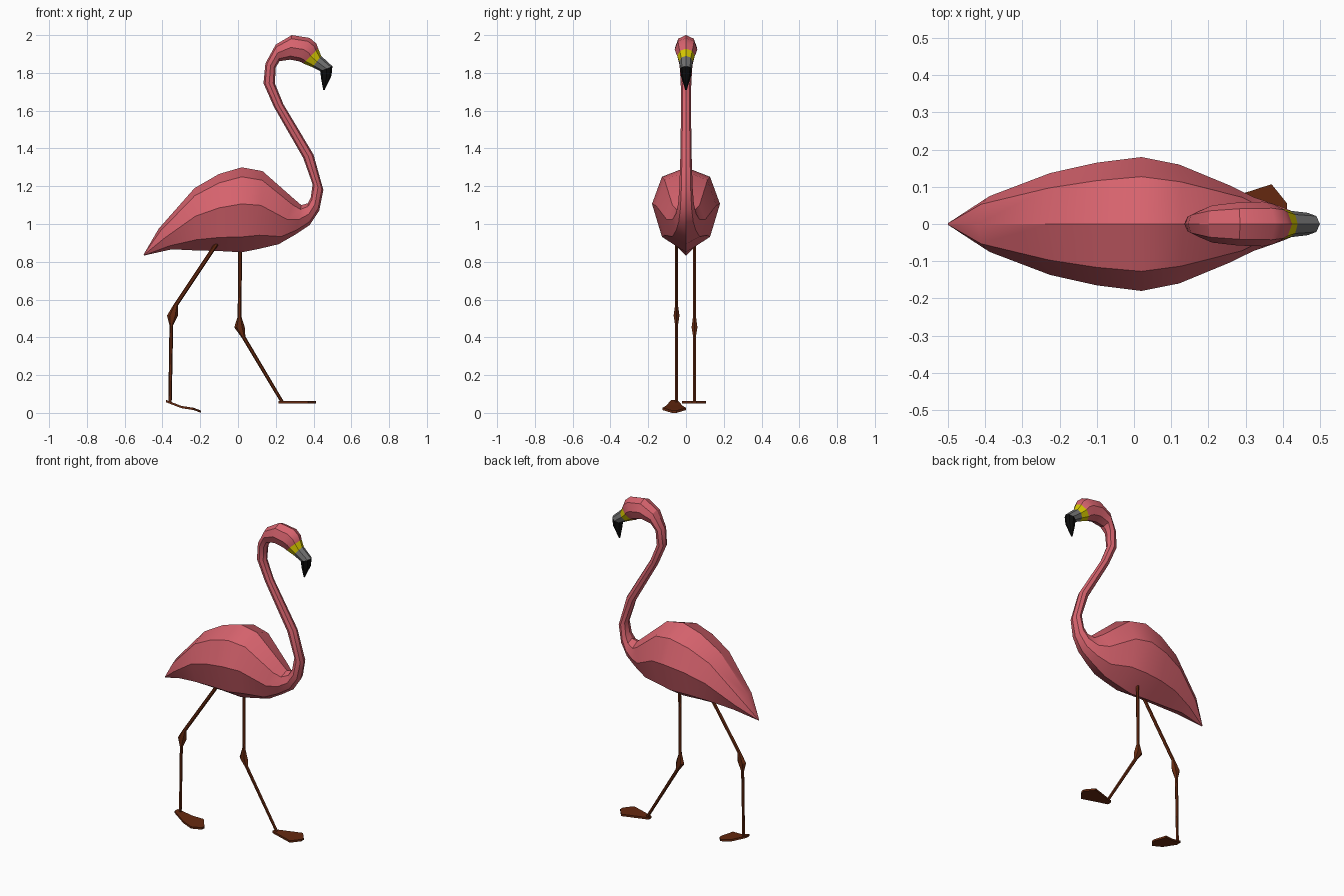
import bpy, math


def material(name, rgb):
    m = bpy.data.materials.new(name)
    m.diffuse_color = (*rgb, 1)
    return m


PINK = material("coral pink", (0.68, 0.125, 0.155))
YELLOW = material("yellow", (0.68, 0.58, 0.0))
GREY = material("grey", (0.17, 0.17, 0.17))
BLACK = material("black", (0.004, 0.004, 0.004))
BROWN = material("dark brown", (0.13, 0.022, 0.005))


def loft(name, sections, mat, n=8, y0=0.0, phase=0.0, cap_start=True, cap_end=True):
    """Skin rings given as (top x, top z, bottom x, bottom z, half width, bulge)."""
    verts, faces = [], []
    s = 1 / math.cos(phase)
    for tx, tz, bx, bz, w, k in sections:
        for j in range(n):
            a = 2 * math.pi * j / n + phase
            v = s * math.cos(a)
            v += k * (1 - v * v)          # raises the widest line of the ring
            verts.append(((tx + bx) / 2 + v * (tx - bx) / 2,
                          y0 + s * w * math.sin(a),
                          (tz + bz) / 2 + v * (tz - bz) / 2))
    for i in range(len(sections) - 1):
        for j in range(n):
            p, q = i * n + j, i * n + (j + 1) % n
            faces.append((p, p + n, q + n, q))
    if cap_start:
        faces.append(tuple(range(n)))
    if cap_end:
        faces.append(tuple(reversed(range(len(verts) - n, len(verts)))))
    me = bpy.data.meshes.new(name)
    me.from_pydata(verts, [], faces)
    me.materials.append(mat)
    me.shade_smooth()
    me.set_sharp_from_angle(angle=math.radians(30))
    ob = bpy.data.objects.new(name, me)
    bpy.context.collection.objects.link(ob)
    return ob


# Body, neck and head: one continuous skin from tail to face
body = [
    (-0.50, 0.838, -0.498, 0.833, 0.003, 0.0),
    (-0.42, 0.975, -0.35, 0.866, 0.075, 0.1),
    (-0.23, 1.19, -0.22, 0.860, 0.137, 0.1),
    (-0.10, 1.265, -0.10, 0.857, 0.165, 0.12),
    (0.02, 1.30, 0.02, 0.850, 0.180, 0.14),
    (0.13, 1.28, 0.11, 0.868, 0.160, 0.12),
    (0.30, 1.13, 0.215, 0.893, 0.102, 0.1),
    (0.335, 1.10, 0.305, 0.945, 0.073, 0.0),
    (0.37, 1.11, 0.38, 0.995, 0.054, 0.0),
    (0.385, 1.14, 0.43, 1.07, 0.042, 0.0),
    (0.395, 1.21, 0.452, 1.18, 0.035, 0.0),
    (0.345, 1.35, 0.40, 1.367, 0.030, 0.0),
    (0.19, 1.62, 0.24, 1.635, 0.026, 0.0),
    (0.135, 1.745, 0.195, 1.745, 0.028, 0.0),
    (0.145, 1.85, 0.20, 1.83, 0.034, 0.0),
    (0.20, 1.95, 0.22, 1.862, 0.050, 0.0),
    (0.285, 2.0, 0.275, 1.87, 0.058, 0.0),
    (0.38, 1.985, 0.315, 1.863, 0.060, 0.0),
    (0.415, 1.955, 0.335, 1.857, 0.054, 0.0),
    (0.425, 1.928, 0.345, 1.850, 0.046, 0.0),
]
band_end = (0.44, 1.89, 0.395, 1.83, 0.036, 0.0)
beak_end = (0.50, 1.835, 0.435, 1.81, 0.030, 0.0)
loft("body_neck_and_head", body, PINK, cap_end=False)
loft("face_band", [body[-1], band_end], YELLOW, cap_start=False, cap_end=False)
loft("beak", [band_end, beak_end], GREY, cap_start=False, cap_end=False)
loft("beak_tip", [beak_end, (0.495, 1.785, 0.44, 1.77, 0.025, 0.0),
                  (0.459, 1.71, 0.451, 1.71, 0.004, 0.0)], BLACK, cap_start=False)


# Legs: thin six-sided tubes with a knee bulge, from (x, z, radius x, radius y)
def leg(name, y, path):
    loft(name, [(x + r, z, x - r, z, w, 0.0) for x, z, r, w in path], BROWN, n=6, y0=y)


leg("rear_leg", -0.05, [
    (-0.09, 0.93, 0.013, 0.009), (-0.33, 0.57, 0.013, 0.009),
    (-0.347, 0.515, 0.029, 0.018), (-0.353, 0.465, 0.010, 0.009),
    (-0.36, 0.055, 0.009, 0.008)])
leg("front_leg", 0.045, [
    (0.012, 0.92, 0.010, 0.009), (0.008, 0.51, 0.010, 0.009),
    (0.008, 0.452, 0.028, 0.018), (0.027, 0.405, 0.012, 0.009),
    (0.235, 0.056, 0.010, 0.008)])


# Webbed feet: thin plates widening to the toes, from (x, z, half width)
def foot(name, y, rows, t=0.006):
    loft(name, [(x, z + t, x, z - t, w, 0.0) for x, z, w in rows], BROWN,
         n=4, y0=y, phase=math.pi / 4)


foot("rear_foot", -0.062, [(-0.38, 0.062, 0.016), (-0.30, 0.031, 0.045),
                           (-0.235, 0.021, 0.062), (-0.195, 0.006, 0.012)])
foot("front_foot", 0.043, [(0.215, 0.056, 0.014), (0.37, 0.056, 0.064),
                           (0.412, 0.056, 0.012)])
